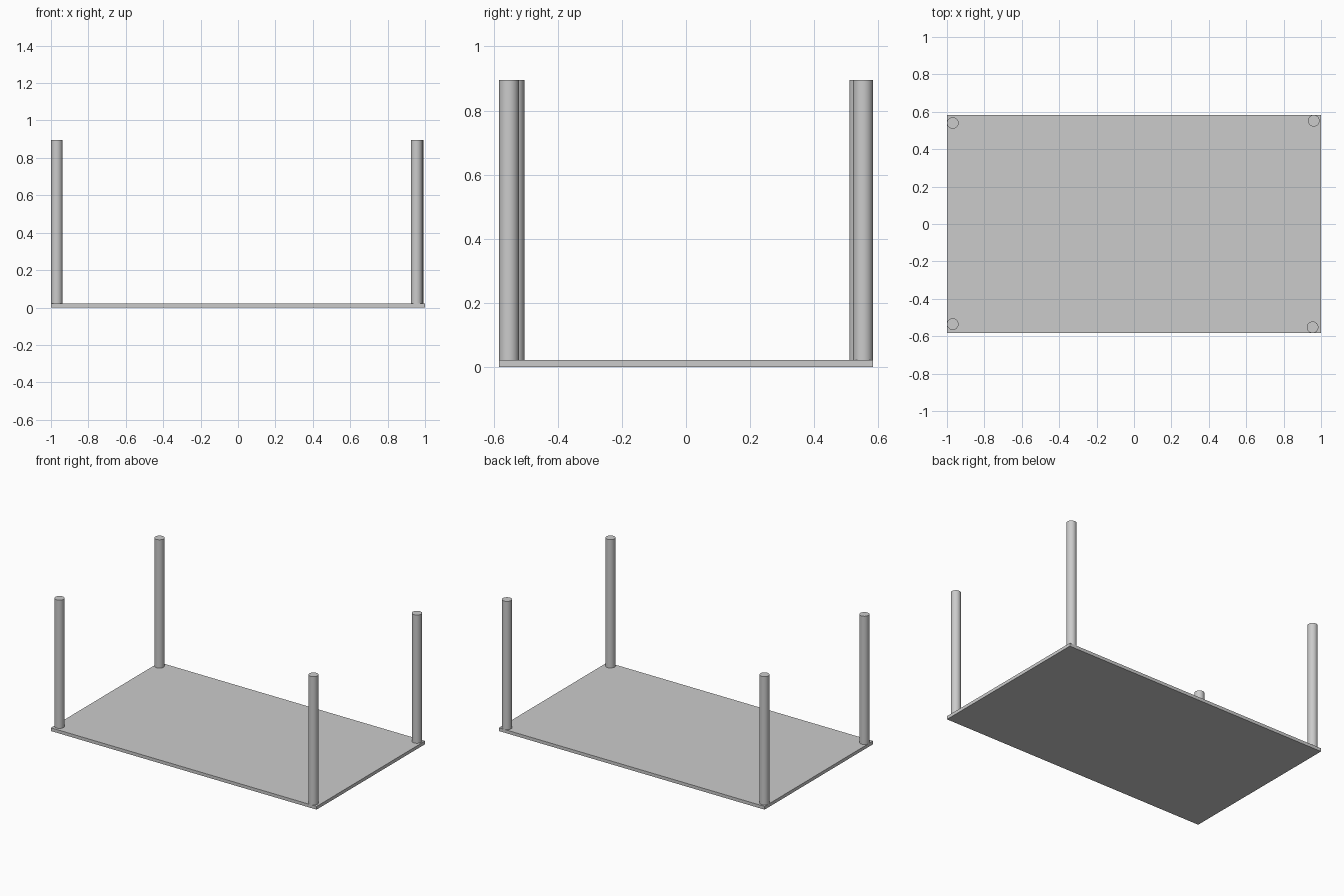
import bpy
import math

cube = bpy.data.objects.get("Cube")
if cube:
    bpy.data.objects.remove(cube, do_unlink=True)

# Single plain grey
grey = bpy.data.materials.new("plain_grey")
grey.use_nodes = True
colour = (0.6, 0.6, 0.6, 1)
grey.diffuse_color = colour
grey.node_tree.nodes["Principled BSDF"].inputs["Base Color"].default_value = colour

SLAB_TOP = 0.022
POST_TOP = 0.895
POST_RADIUS = 0.031

# Thin rectangular slab
bpy.ops.mesh.primitive_cube_add(size=1, location=(0, 0, SLAB_TOP / 2))
slab = bpy.context.object
slab.name = "tabletop"
slab.scale = (2, 1.166, SLAB_TOP)
bpy.ops.object.transform_apply(location=False, rotation=False, scale=True)
slab.data.materials.append(grey)


def add_post(name, x, y):
    """Round post standing on the slab."""
    bpy.ops.mesh.primitive_cylinder_add(
        vertices=32, radius=POST_RADIUS, depth=POST_TOP - SLAB_TOP,
        location=(x, y, (POST_TOP + SLAB_TOP) / 2))
    post = bpy.context.object
    post.name = name
    post.data.materials.append(grey)
    bpy.ops.object.shade_smooth_by_angle(angle=math.radians(30))


# Four slightly unevenly placed legs
add_post("front_right_leg", -0.969, -0.535)
add_post("front_left_leg", 0.955, -0.552)
add_post("back_right_leg", -0.969, 0.540)
add_post("back_left_leg", 0.961, 0.552)
